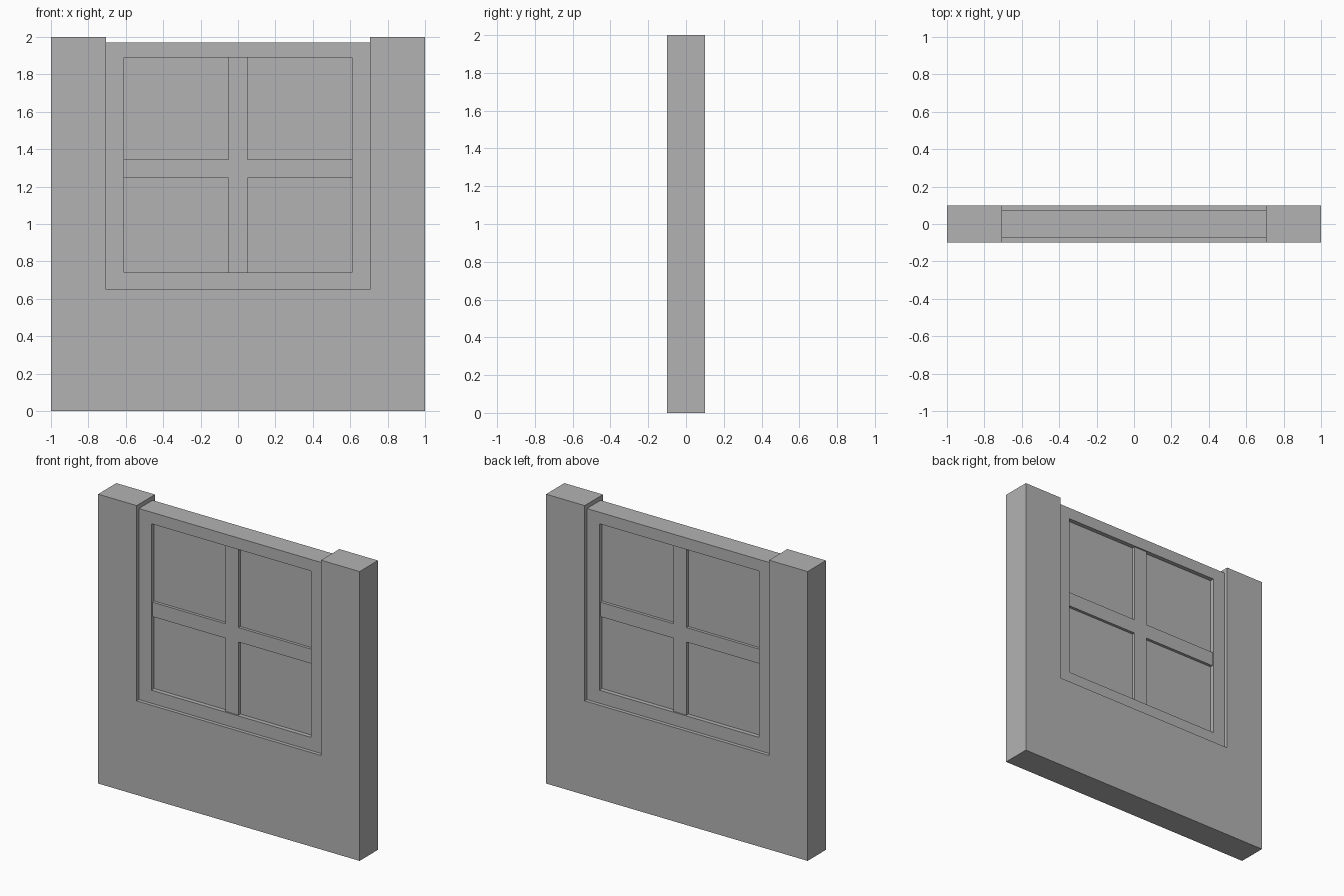
import bpy
import bmesh

cube = bpy.data.objects.get("Cube")
if cube:
    bpy.data.objects.remove(cube, do_unlink=True)

# One plain grey for everything
grey = bpy.data.materials.new("plain_grey")
grey.use_nodes = True
colour = (0.45, 0.45, 0.45, 1)
grey.diffuse_color = colour
grey.node_tree.nodes["Principled BSDF"].inputs["Base Color"].default_value = colour


def slab(name, outline, half_depth):
    """Extrude an (x, z) outline symmetrically through the wall thickness."""
    bm = bmesh.new()
    face = bm.faces.new([bm.verts.new((x, -half_depth, z)) for x, z in outline])
    result = bmesh.ops.extrude_face_region(bm, geom=[face])
    moved = [v for v in result["geom"] if isinstance(v, bmesh.types.BMVert)]
    bmesh.ops.translate(bm, vec=(0, 2 * half_depth, 0), verts=moved)
    bmesh.ops.recalc_face_normals(bm, faces=bm.faces)
    mesh = bpy.data.meshes.new(name)
    bm.to_mesh(mesh)
    bm.free()
    mesh.materials.append(grey)
    obj = bpy.data.objects.new(name, mesh)
    bpy.context.collection.objects.link(obj)
    return obj


def box(name, x0, x1, z0, z1, half_depth):
    return slab(name, [(x0, z0), (x1, z0), (x1, z1), (x0, z1)], half_depth)


WALL, FRAME, BAR, PANE = 0.1, 0.075, 0.065, 0.045
side, sill, head = 0.705, 0.65, 1.97      # outside of the window frame
inner, low, high = 0.61, 0.74, 1.89       # opening inside the frame
bar, bar_low, bar_high = 0.05, 1.245, 1.345

# Wall with a notch open at the top
slab("wall", [(-1, 0), (1, 0), (1, 2), (side, 2), (side, sill),
              (-side, sill), (-side, 2), (-1, 2)], WALL)

# Window frame
box("frame_sill", -side, side, sill, low, FRAME)
box("frame_head", -side, side, high, head, FRAME)
box("frame_left", inner, side, low, high, FRAME)
box("frame_right", -side, -inner, low, high, FRAME)

# Glazing bars: one upright and a cross bar on each side
box("upright_bar", -bar, bar, low, high, BAR)
box("cross_bar_left", bar, inner, bar_low, bar_high, BAR)
box("cross_bar_right", -inner, -bar, bar_low, bar_high, BAR)

# Four recessed panes
for row, z0, z1 in (("lower", low, bar_low), ("upper", bar_high, high)):
    box(row + "_pane_left", bar, inner, z0, z1, PANE)
    box(row + "_pane_right", -inner, -bar, z0, z1, PANE)
